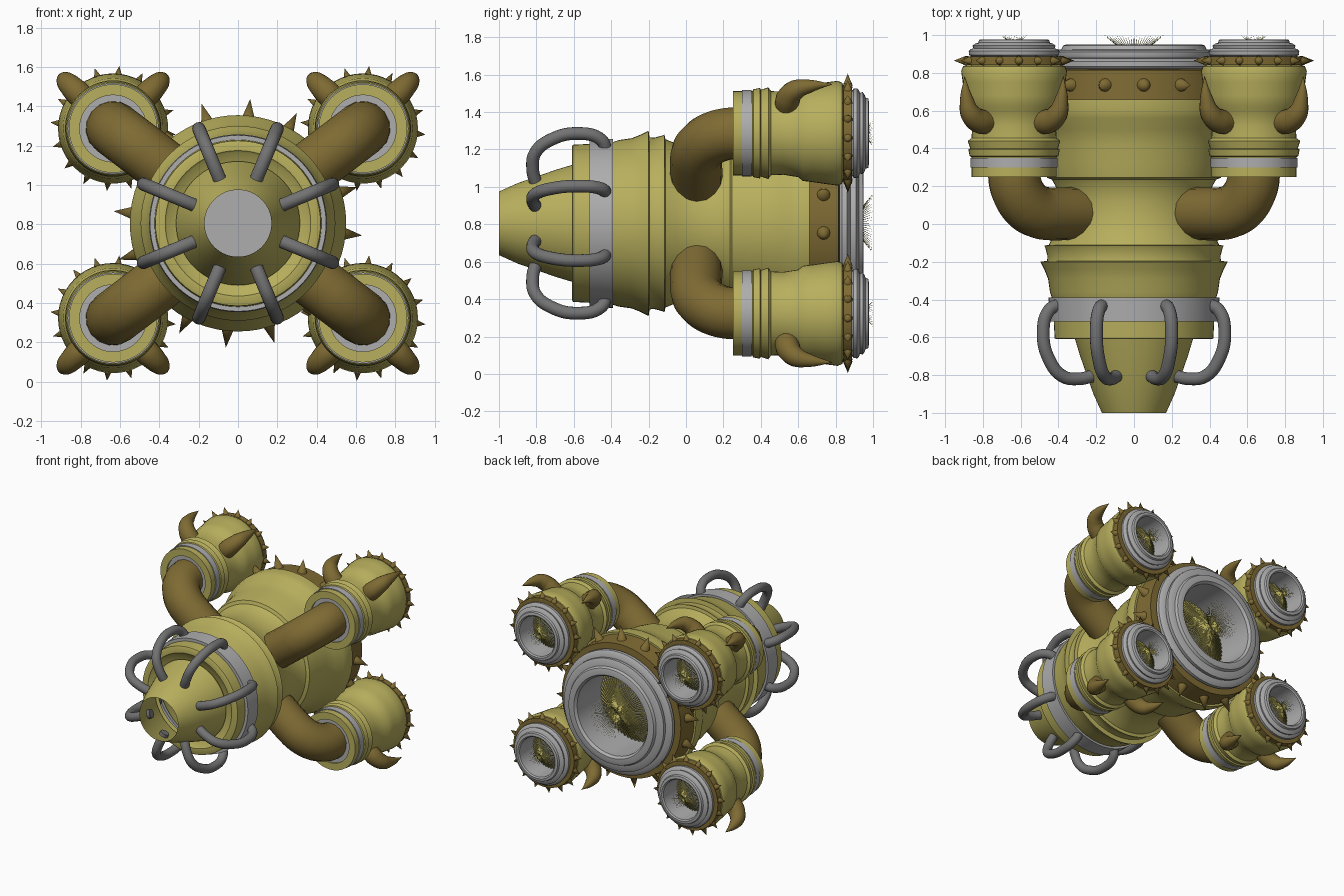
import bpy, bmesh, math
from mathutils import Vector, Matrix

if "Cube" in bpy.data.objects:
    bpy.data.objects.remove(bpy.data.objects["Cube"])

CZ = 0.805                      # height of the main axis
PX, PZ = 0.635, 0.482           # pod offsets from the main axis
TAU = math.tau


def material(name, rgb):
    m = bpy.data.materials.new(name)
    m.diffuse_color = (*rgb, 1)
    m.use_nodes = True
    m.node_tree.nodes["Principled BSDF"].inputs["Base Color"].default_value = m.diffuse_color
    return m


OLIVE = material("olive_yellow", (0.48, 0.43, 0.11))
BROWN = material("brown", (0.21, 0.145, 0.033))
GRAY = material("light_gray", (0.42, 0.42, 0.42))
DARK = material("dark_gray", (0.17, 0.17, 0.17))


def finish(ob, mat, angle=32):
    ob.data.materials.clear()
    ob.data.materials.append(mat)
    bpy.ops.object.select_all(action='DESELECT')
    ob.select_set(True)
    bpy.context.view_layer.objects.active = ob
    bpy.ops.object.shade_smooth_by_angle(angle=math.radians(angle))
    return ob


def from_bmesh(name, bm, mat, loc):
    me = bpy.data.meshes.new(name)
    bm.to_mesh(me)
    bm.free()
    ob = bpy.data.objects.new(name, me)
    ob.location = loc
    bpy.context.collection.objects.link(ob)
    return finish(ob, mat)


def lathe(name, profile, mat, loc=(0, 0, CZ), n=64):
    """Revolve (y, radius) points around the y axis."""
    bm = bmesh.new()
    rings = []
    for y, r in profile:
        if r == 0:
            rings.append([bm.verts.new((0, y, 0))] * n)
        else:
            rings.append([bm.verts.new((r * math.cos(TAU * j / n), y, r * math.sin(TAU * j / n)))
                          for j in range(n)])
    for a, b in zip(rings, rings[1:]):
        for j in range(n):
            k = (j + 1) % n
            vs = list(dict.fromkeys((a[j], b[j], b[k], a[k])))
            bm.faces.new(vs)
    return from_bmesh(name, bm, mat, loc)


def cone_ring(name, count, start, end, r1, mat, loc=(0, 0, CZ), phase=-5.6, sides=12):
    """Ring of cones, each running from start to end, given as (radius, y)."""
    bm = bmesh.new()
    for i in range(count):
        a = math.radians(phase) + TAU * i / count
        p, q = (Vector((r * math.cos(a), y, r * math.sin(a))) for r, y in (start, end))
        d = q - p
        mx = Matrix.Translation((p + q) / 2) @ d.to_track_quat('Z', 'Y').to_matrix().to_4x4()
        bmesh.ops.create_cone(bm, cap_ends=True, segments=sides, radius1=r1, radius2=0,
                              depth=d.length, matrix=mx)
    return from_bmesh(name, bm, mat, loc)


def tube(name, pts, radius, mat, taper=None):
    """Round tube along a smooth path, optionally tapered per point."""
    cu = bpy.data.curves.new(name, 'CURVE')
    cu.dimensions = '3D'
    cu.bevel_depth, cu.bevel_resolution = radius, 6
    cu.use_fill_caps = True
    sp = cu.splines.new('BEZIER')
    sp.resolution_u = 8
    sp.bezier_points.add(len(pts) - 1)
    for i, (b, p) in enumerate(zip(sp.bezier_points, pts)):
        b.co = p
        b.handle_left_type = b.handle_right_type = 'AUTO'
        b.radius = taper[i] if taper else 1
    ob = bpy.data.objects.new(name, cu)
    bpy.context.collection.objects.link(ob)
    bpy.ops.object.select_all(action='DESELECT')
    ob.select_set(True)
    bpy.context.view_layer.objects.active = ob
    bpy.ops.object.convert(target='MESH')
    return finish(bpy.context.view_layer.objects.active, mat, 50)


# Main body: open nose cone, stepped collar and swelling rear barrel
lathe("nose_cone", [(-1, 0.17), (-0.9, 0.215), (-0.8, 0.25), (-0.7, 0.285), (-0.6, 0.315)], OLIVE)
lathe("front_collar", [(-0.58, 0.30), (-0.60, 0.36), (-0.61, 0.37), (-0.61, 0.41), (-0.605, 0.42),
                       (-0.51, 0.425)], OLIVE)
lathe("collar_band", [(-0.515, 0.42), (-0.515, 0.448), (-0.39, 0.452), (-0.39, 0.43)], GRAY)
lathe("main_body", [(-0.39, 0.435), (-0.36, 0.445), (-0.29, 0.455), (-0.24, 0.475), (-0.20, 0.495),
                    (-0.195, 0.46), (-0.17, 0.458), (-0.125, 0.47), (-0.115, 0.475), (-0.11, 0.45),
                    (-0.05, 0.425), (0.02, 0.405), (0.12, 0.40), (0.2, 0.415), (0.235, 0.435),
                    (0.245, 0.46), (0.32, 0.475), (0.42, 0.485), (0.5, 0.505), (0.56, 0.54),
                    (0.60, 0.55), (0.66, 0.55), (0.66, 0.52)], OLIVE)

# Rear spiked band, nozzle and needle burst
lathe("spike_band", [(0.66, 0.5), (0.66, 0.535), (0.815, 0.525), (0.82, 0.44)], BROWN)
cone_ring("body_spikes", 16, (0.515, 0.735), (0.635, 0.735), 0.04, BROWN)
lathe("rear_nozzle", [(0.82, 0.43), (0.82, 0.47), (0.835, 0.485), (0.86, 0.485), (0.875, 0.465),
                      (0.88, 0.435), (0.89, 0.44), (0.91, 0.44), (0.92, 0.42), (0.925, 0.385),
                      (0.945, 0.375), (0.95, 0.36), (0.95, 0.325), (0.93, 0.31), (0.62, 0.31),
                      (0.62, 0)], GRAY)
cone_ring("rear_needles", 60, (-0.305, 0.63), (0.16, 1.0), 0.008, OLIVE, sides=5)

# Eight curved bars around the nose
for i in range(8):
    a = TAU * (i + 0.5) / 8
    path = [(0.42, -0.425), (0.485, -0.455), (0.52, -0.58), (0.485, -0.72), (0.41, -0.805),
            (0.32, -0.82), (0.22, -0.80)]
    tube(f"nose_bar_{i + 1}", [(r * math.cos(a), y, CZ + r * math.sin(a)) for r, y in path],
         0.034, DARK)

# Four side pods, each with an elbow pipe, horns, spikes and a nozzle
reach = math.hypot(PX, PZ)
for sx in (-1, 1):
    for sz in (-1, 1):
        tag = ("lower_" if sz < 0 else "upper_") + ("left" if sx < 0 else "right")
        c = Vector((sx * PX, 0, CZ + sz * PZ))
        lathe("pod_shell_" + tag, [(0.275, 0.17), (0.25, 0.17), (0.25, 0.225), (0.355, 0.225),
                                   (0.36, 0.235), (0.395, 0.242), (0.4, 0.232), (0.44, 0.245),
                                   (0.455, 0.225), (0.52, 0.222), (0.6, 0.235), (0.625, 0.255),
                                   (0.68, 0.262), (0.75, 0.272), (0.81, 0.28), (0.835, 0.27),
                                   (0.845, 0.24)], OLIVE, c, 48)
        lathe("pod_front_plate_" + tag, [(0.262, 0), (0.262, 0.175)], GRAY, c, 48)
        lathe("pod_band_" + tag, [(0.3, 0.22), (0.3, 0.231), (0.35, 0.231), (0.35, 0.22)], GRAY, c, 48)
        lathe("pod_spike_band_" + tag, [(0.842, 0.24), (0.842, 0.268), (0.888, 0.268), (0.888, 0.2)],
              BROWN, c, 48)
        cone_ring("pod_spikes_" + tag, 16, (0.255, 0.865), (0.32, 0.865), 0.026, BROWN, c)
        lathe("pod_nozzle_" + tag, [(0.888, 0.225), (0.895, 0.238), (0.915, 0.24), (0.925, 0.23),
                                    (0.93, 0.215), (0.945, 0.22), (0.955, 0.205), (0.96, 0.19),
                                    (0.975, 0.185), (0.978, 0.165), (0.97, 0.155), (0.80, 0.15),
                                    (0.80, 0)], GRAY, c, 48)
        cone_ring("pod_needles_" + tag, 40, (-0.145, 0.81), (0.07, 1.0), 0.005, OLIVE, c, sides=5)
        # elbow pipe: straight out from the body, then a quarter bend to the pod
        path = [(0.25, 0.055), (0.42, 0.055)]
        path += [(reach - 0.22 + 0.22 * math.sin(t), 0.275 - 0.22 * math.cos(t))
                 for t in [math.radians(d) for d in range(0, 91, 15)]]
        tube("elbow_pipe_" + tag, [(sx * PX * r / reach, y, CZ + sz * PZ * r / reach)
                                   for r, y in path], 0.14, BROWN)
        # two horns on the diagonals, curving backwards
        for hx in (-1, 1):
            k = math.sqrt(0.5)
            horn = [(0.19, 0.54), (0.26, 0.545), (0.325, 0.585), (0.355, 0.66), (0.37, 0.78)]
            tube(f"horn_{tag}_{'left' if hx < 0 else 'right'}",
                 [(c.x + hx * k * r, y, c.z + sz * k * r) for r, y in horn],
                 0.065, BROWN, [1, 1, 0.85, 0.55, 0.03])
